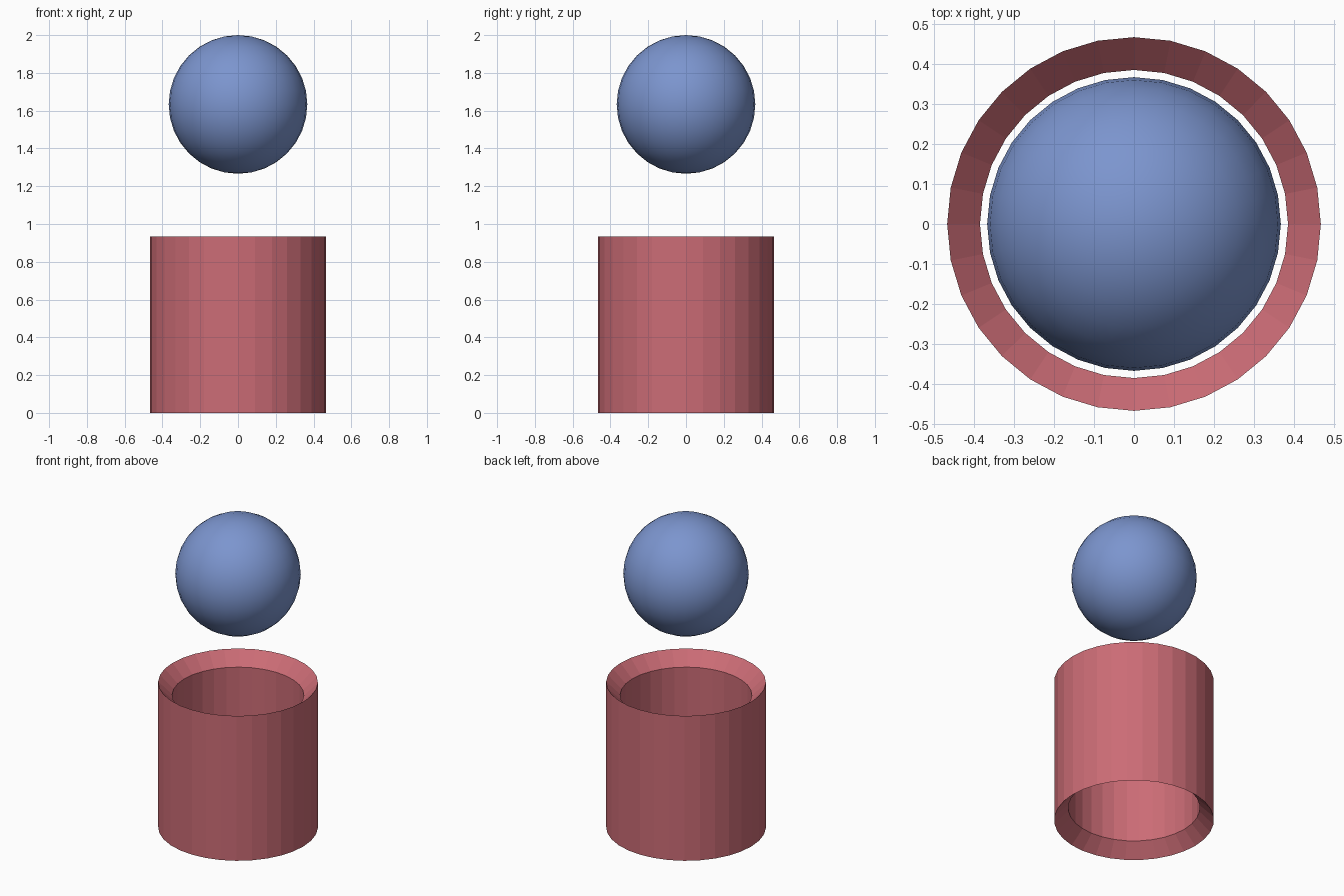
import bpy, bmesh, math

if "Cube" in bpy.data.objects:
    bpy.data.objects.remove(bpy.data.objects["Cube"])

SIDES = 32
OUTER_R, INNER_R = 0.467, 0.385
HEIGHT, BEVEL = 0.934, 0.082


def paint(obj, name, rgb):
    mat = bpy.data.materials.new(name)
    mat.diffuse_color = (*rgb, 1)
    mat.use_nodes = True
    mat.node_tree.nodes["Principled BSDF"].inputs["Base Color"].default_value = mat.diffuse_color
    obj.data.materials.append(mat)


# Open tube: a closed profile swept around z, rims sloping inwards
profile = [(OUTER_R, 0), (OUTER_R, HEIGHT),
           (INNER_R, HEIGHT - BEVEL), (INNER_R, BEVEL)]
bm = bmesh.new()
rings = []
for i in range(SIDES):
    a = 2 * math.pi * i / SIDES
    rings.append([bm.verts.new((r * math.cos(a), r * math.sin(a), z))
                  for r, z in profile])
for i in range(SIDES):
    p, q = rings[i], rings[(i + 1) % SIDES]
    for j in range(4):
        k = (j + 1) % 4
        bm.faces.new((p[j], q[j], q[k], p[k]))
bmesh.ops.recalc_face_normals(bm, faces=bm.faces[:])
mesh = bpy.data.meshes.new("tube")
bm.to_mesh(mesh)
bm.free()
tube = bpy.data.objects.new("tube", mesh)
bpy.context.collection.objects.link(tube)
paint(tube, "red", (0.6, 0.15, 0.18))

# Smooth ball floating above the tube
bpy.ops.mesh.primitive_uv_sphere_add(segments=32, ring_count=16,
                                     radius=0.367, location=(0, 0, 1.633))
ball = bpy.context.object
ball.name = "ball"
bpy.ops.object.shade_smooth()
paint(ball, "blue", (0.2, 0.3, 0.62))
